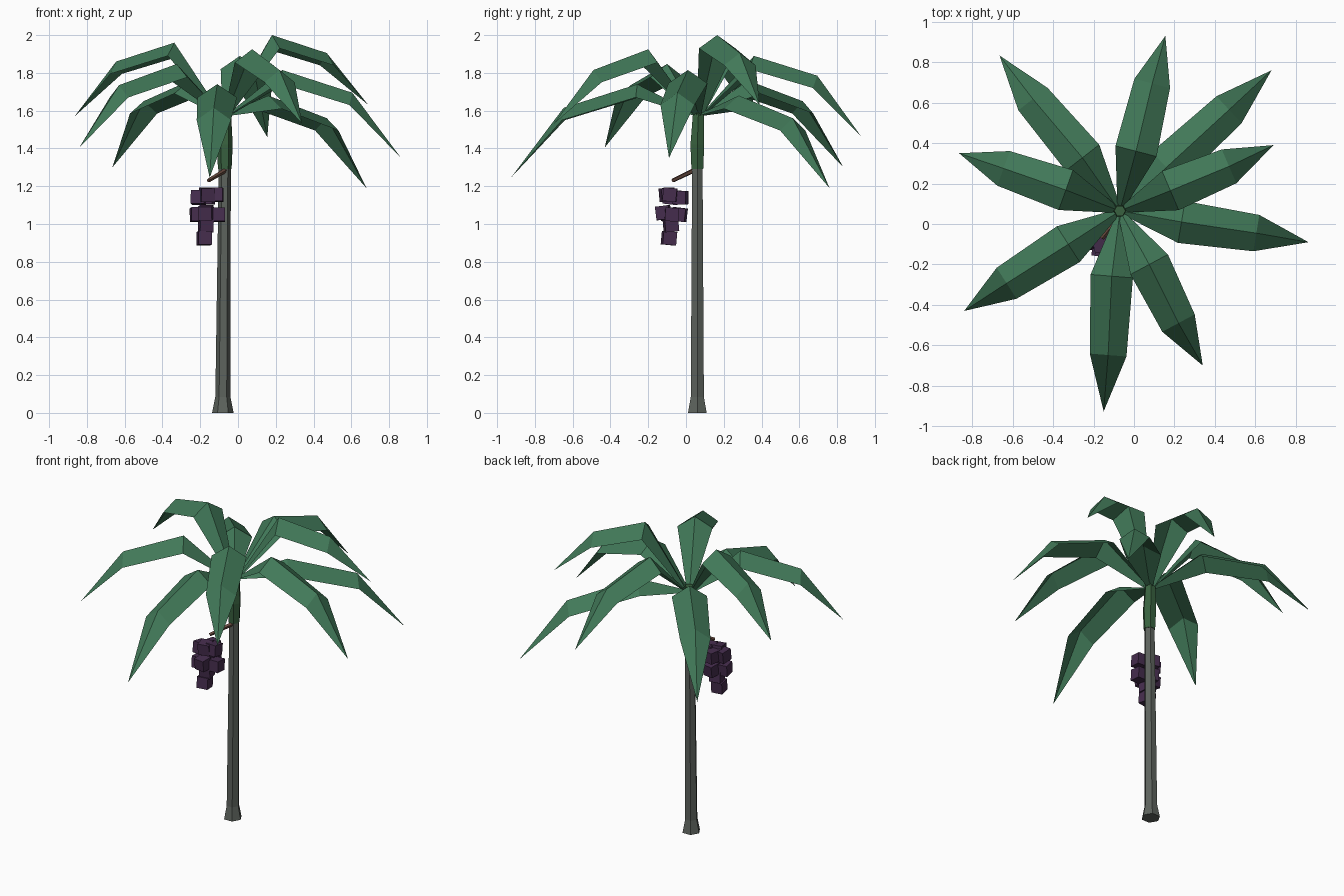
import bpy, bmesh, math, random
from mathutils import Vector, Matrix

if "Cube" in bpy.data.objects:
    bpy.data.objects.remove(bpy.data.objects["Cube"])

random.seed(4)
CX, CY = -0.07, 0.065


def material(name, rgb):
    m = bpy.data.materials.new(name)
    m.diffuse_color = (*rgb, 1)
    m.use_nodes = True
    m.node_tree.nodes["Principled BSDF"].inputs["Base Color"].default_value = m.diffuse_color
    return m


bark = material("bark", (0.11, 0.125, 0.11))
shaft_green = material("shaft_green", (0.04, 0.12, 0.05))
leaf = material("leaf", (0.053, 0.19, 0.098))
brown = material("stalk_brown", (0.14, 0.07, 0.05))
purple = material("fruit_purple", (0.06, 0.026, 0.075))


def finish(name, bm, mat, solid=True):
    if solid:
        bmesh.ops.recalc_face_normals(bm, faces=bm.faces)
    me = bpy.data.meshes.new(name)
    bm.to_mesh(me)
    bm.free()
    me.materials.append(mat)
    ob = bpy.data.objects.new(name, me)
    bpy.context.collection.objects.link(ob)
    return ob


def column(name, sections, mat, sides=6):
    """Stack of polygon rings: (x, y, z, radius)."""
    bm = bmesh.new()
    rings = []
    for x, y, z, r in sections:
        rings.append([bm.verts.new((x + r * math.cos(math.tau * i / sides),
                                    y + r * math.sin(math.tau * i / sides), z))
                      for i in range(sides)])
    for a, b in zip(rings, rings[1:]):
        for i in range(sides):
            j = (i + 1) % sides
            bm.faces.new((a[i], a[j], b[j], b[i]))
    bm.faces.new(rings[0])
    bm.faces.new(rings[-1])
    return finish(name, bm, mat)


# Trunk with flared foot, and the green crown shaft
column("trunk", [(-0.08, 0.06, 0, 0.057), (-0.08, 0.06, 0.085, 0.04),
                 (-0.07, 0.06, 1.3, 0.032)], bark)
column("crown_shaft", [(-0.07, 0.06, 1.29, 0.036), (-0.07, 0.06, 1.42, 0.042),
                       (CX, CY, 1.57, 0.034), (CX, CY, 1.61, 0.028)], shaft_green)


def frond(name, knee, bend, tip):
    """Roof-shaped leaf: ridge through three points, edges dropping either side."""
    bm = bmesh.new()
    out = Vector((tip[0] - CX, tip[1] - CY, 0)).normalized()
    side = Vector((-out.y, out.x, 0))
    base = Vector((CX, CY, 1.585)) + out * 0.02
    rows = []
    for p, half, drop in ((base, 0.018, 0.012), (Vector(knee), 0.105, 0.07),
                          (Vector(bend), 0.091, 0.065)):
        down = Vector((0, 0, -drop))
        rows.append([bm.verts.new(p + side * half + down), bm.verts.new(p),
                     bm.verts.new(p - side * half + down)])
    for a, b in zip(rows, rows[1:]):
        for i in (0, 1):
            bm.faces.new((a[i], a[i + 1], b[i + 1], b[i]))
    end = bm.verts.new(tip)
    for i in (0, 1):
        bm.faces.new((rows[-1][i], rows[-1][i + 1], end))
    finish(name, bm, leaf, solid=False)


# Nine drooping fronds: knee, bend and tip of each ridge
fronds = [
    ((0.01, 0.36, 1.89), (0.09, 0.695, 1.785), (0.155, 0.93, 1.46)),
    ((0.16, 0.28, 1.68), (0.47, 0.565, 1.56), (0.68, 0.76, 1.19)),
    ((0.18, 0.165, 2.0), (0.47, 0.285, 1.905), (0.69, 0.39, 1.63)),
    ((0.235, 0.01, 1.815), (0.605, -0.045, 1.695), (0.863, -0.09, 1.35)),
    ((0.075, -0.20, 1.925), (0.22, -0.49, 1.815), (0.34, -0.70, 1.53)),
    ((-0.11, -0.258, 1.74), (-0.128, -0.648, 1.615), (-0.15, -0.927, 1.245)),
    ((-0.325, -0.10, 1.847), (-0.63, -0.293, 1.735), (-0.84, -0.43, 1.405)),
    ((-0.337, 0.168, 1.96), (-0.645, 0.275, 1.86), (-0.865, 0.35, 1.57)),
    ((-0.255, 0.328, 1.76), (-0.50, 0.618, 1.65), (-0.665, 0.833, 1.30)),
]
for n, pts in enumerate(fronds, 1):
    frond(f"frond_{n}", *pts)

# Stalk carrying the fruit
a, b = Vector((-0.065, 0.045, 1.285)), Vector((-0.157, -0.07, 1.23))
bm = bmesh.new()
rot = (b - a).to_track_quat('Z', 'Y').to_matrix().to_4x4()
bmesh.ops.create_cone(bm, cap_ends=True, segments=5, radius1=0.013, radius2=0.011,
                      depth=(b - a).length, matrix=Matrix.Translation((a + b) / 2) @ rot)
finish("fruit_stalk", bm, brown)

# Hanging bunch of cube fruits
bm = bmesh.new()
fruits = [(-0.21, -0.08, 1.14), (-0.115, -0.085, 1.155), (-0.165, -0.03, 1.14),
          (-0.165, -0.10, 1.155), (-0.215, -0.09, 1.05), (-0.105, -0.075, 1.05),
          (-0.16, -0.035, 1.05), (-0.17, -0.12, 1.06), (-0.17, -0.08, 0.995),
          (-0.178, -0.09, 0.925)]
for p in fruits:
    turn = Matrix.Rotation(random.uniform(-0.25, 0.25), 4, 'Z') @ \
        Matrix.Rotation(random.uniform(-0.15, 0.15), 4, 'X')
    bmesh.ops.create_cube(bm, size=0.072, matrix=Matrix.Translation(p) @ turn)
finish("fruit_bunch", bm, purple)
